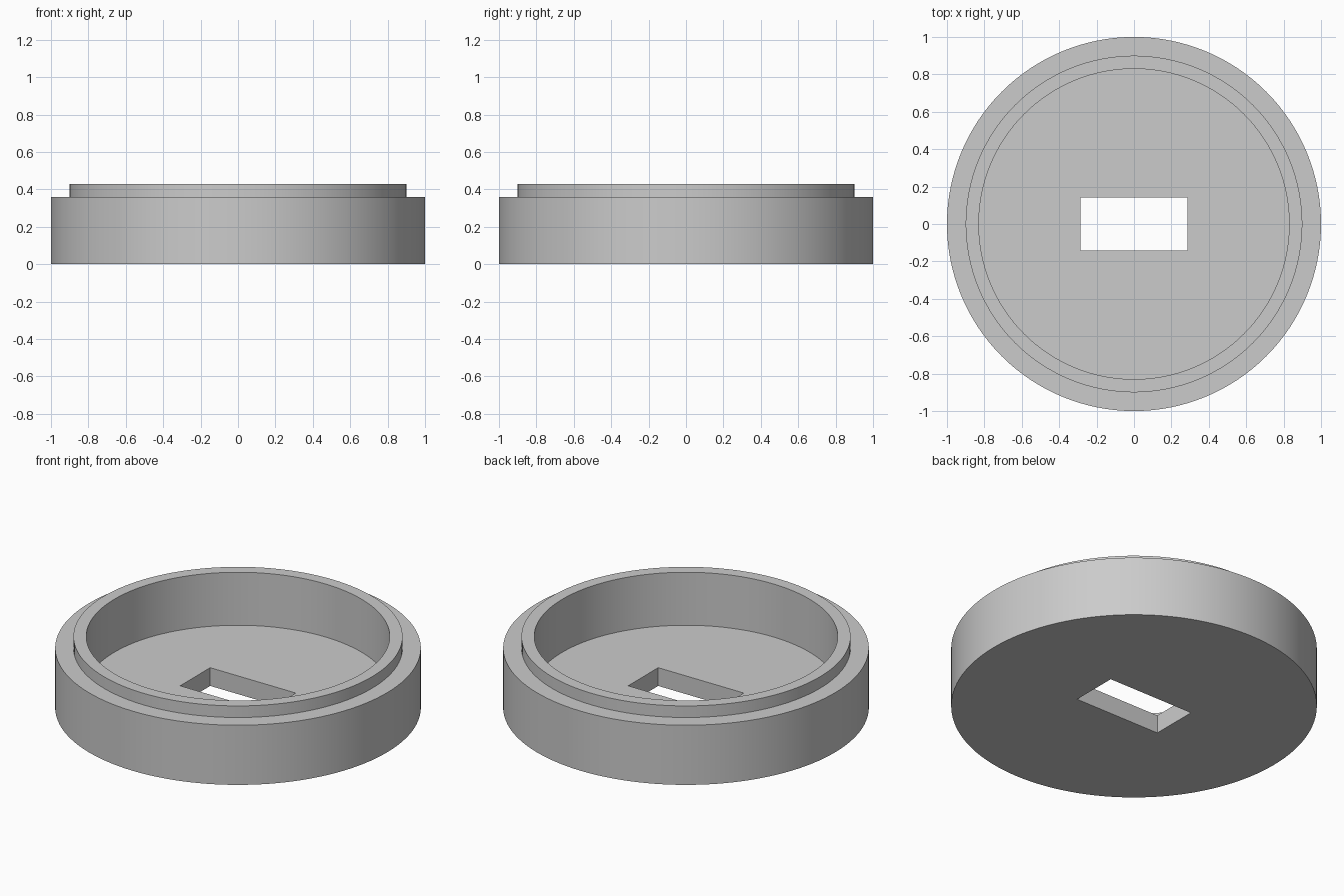
import bpy
import bmesh
from math import cos, sin, tau, radians

default_cube = bpy.data.objects.get("Cube")
if default_cube:
    bpy.data.objects.remove(default_cube, do_unlink=True)

SEGMENTS = 128
FLOOR = 0.11
SLOT = (0.572, 0.286)

# Plain grey material
grey = bpy.data.materials.new("plain grey")
grey.use_nodes = True
colour = (0.6, 0.6, 0.6, 1)
grey.diffuse_color = colour
grey.node_tree.nodes["Principled BSDF"].inputs["Base Color"].default_value = colour


def add_object(name, bm):
    mesh = bpy.data.meshes.new(name)
    bmesh.ops.recalc_face_normals(bm, faces=bm.faces)
    bm.to_mesh(mesh)
    bm.free()
    mesh.materials.append(grey)
    obj = bpy.data.objects.new(name, mesh)
    bpy.context.collection.objects.link(obj)
    return obj


def turned_solid(name, profile):
    """Stack rings of (radius, height) and cap both ends."""
    bm = bmesh.new()
    angles = [tau * i / SEGMENTS for i in range(SEGMENTS)]
    rings = [[bm.verts.new((r * cos(a), r * sin(a), z)) for a in angles]
             for r, z in profile]
    for low, high in zip(rings, rings[1:]):
        for i in range(SEGMENTS):
            j = (i + 1) % SEGMENTS
            bm.faces.new((low[i], low[j], high[j], high[i]))
    bm.faces.new(rings[0])
    bm.faces.new(rings[-1])
    return add_object(name, bm)


# Round cup with a stepped rim and a recessed floor
cup = turned_solid("stepped_cup", [
    (1, 0), (1, 0.36), (0.9, 0.36), (0.9, 0.43), (0.83, 0.43), (0.83, FLOOR)])

# Rectangular slot through the floor
bm = bmesh.new()
bmesh.ops.create_cube(bm, size=1)
bmesh.ops.scale(bm, vec=(*SLOT, 1), verts=bm.verts)
cutter = add_object("slot_cutter", bm)
cutter.hide_render = True

cut = cup.modifiers.new("slot", "BOOLEAN")
cut.operation = "DIFFERENCE"
cut.solver = "EXACT"
cut.object = cutter

bpy.ops.object.select_all(action="DESELECT")
cup.select_set(True)
bpy.context.view_layer.objects.active = cup
bpy.ops.object.modifier_apply(modifier=cut.name)
bpy.data.objects.remove(cutter, do_unlink=True)

# Smooth walls, crisp edges
bpy.ops.object.shade_smooth_by_angle(angle=radians(30))
